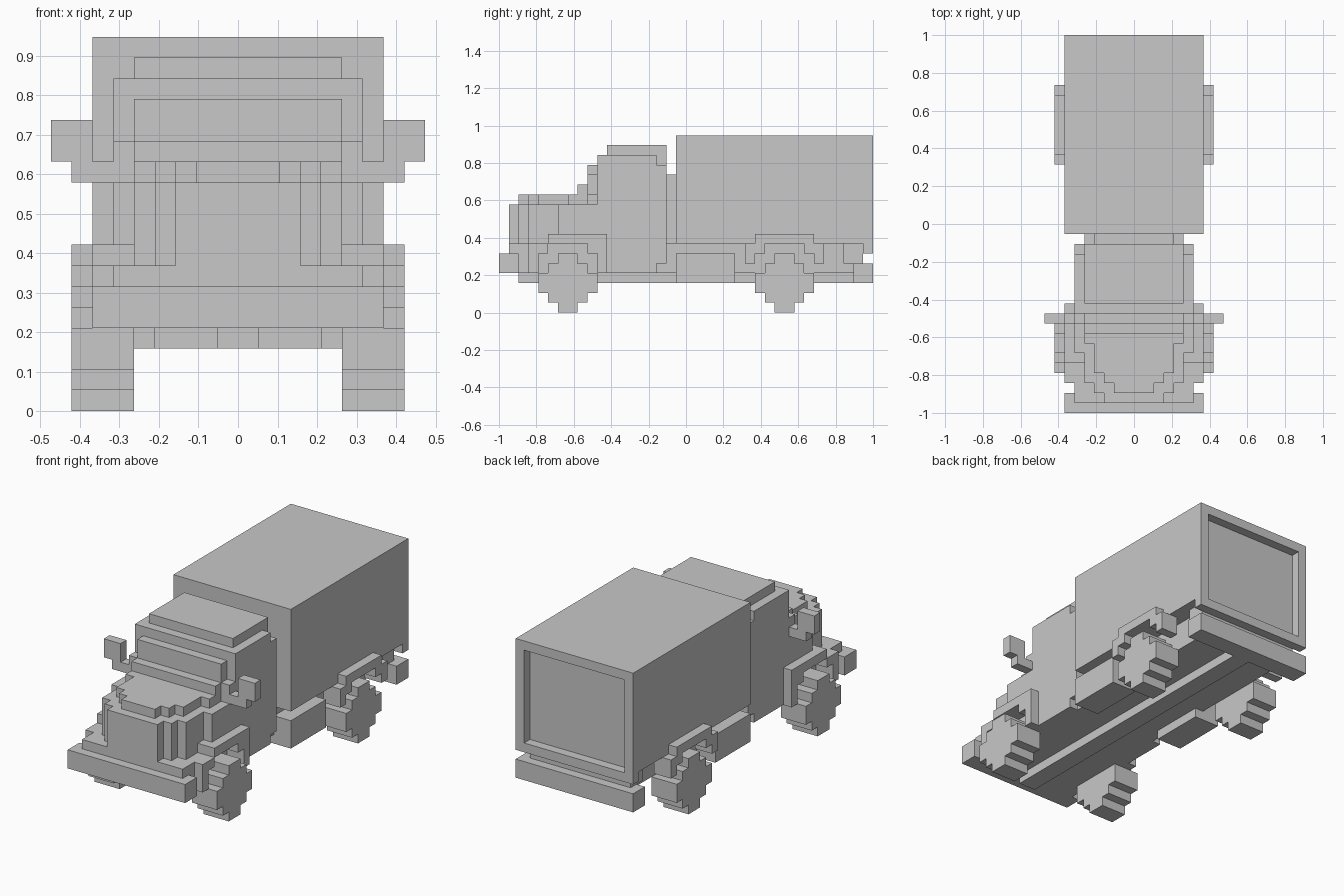
import bpy
import bmesh
from mathutils import Vector

if "Cube" in bpy.data.objects:
    bpy.data.objects.remove(bpy.data.objects["Cube"])

U = 2 / 38  # one block

grey = bpy.data.materials.new("plain_grey")
grey.use_nodes = True
colour = (0.58, 0.58, 0.58, 1)
grey.diffuse_color = colour
grey.node_tree.nodes["Principled BSDF"].inputs["Base Color"].default_value = colour


def part(name, boxes, mirror=False):
    """Blocks given as (x0, x1, y0, y1, z0, z1) in block units."""
    bm = bmesh.new()
    for x0, x1, y0, y1, z0, z1 in boxes:
        verts = bmesh.ops.create_cube(bm, size=1)["verts"]
        for v in verts:
            v.co = Vector(((x0 + x1) / 2 + v.co.x * (x1 - x0),
                           (y0 + y1) / 2 + v.co.y * (y1 - y0),
                           (z0 + z1) / 2 + v.co.z * (z1 - z0))) * U
    mesh = bpy.data.meshes.new(name)
    bm.to_mesh(mesh)
    bm.free()
    mesh.materials.append(grey)
    obj = bpy.data.objects.new(name, mesh)
    bpy.context.collection.objects.link(obj)
    if mirror:
        obj.modifiers.new("mirror", "MIRROR")
    return obj


def wide(half, y0, y1, z0, z1):
    """A block centred across the width."""
    return (-half, half, y0, y1, z0, z1)


# Cargo box with a recessed back panel
part("cargo_box", [wide(7, -1, 18, 7, 18)])
part("cargo_back_frame", [wide(7, 18, 19, 17, 18), wide(7, 18, 19, 6, 7)])
part("cargo_back_posts", [(6, 7, 18, 19, 7, 17)], mirror=True)

# Chassis with a drive beam along the middle of its underside
part("chassis", [wide(5, -17, 18, 4, 7)])
part("drive_beam", [wide(1, -17, 17, 3, 4)])
part("rear_sill", [(5, 6, 16, 18, 5, 7)], mirror=True)
part("fuel_tank", [(4, 7, -1, 5, 3, 6)], mirror=True)
part("rear_bumper", [wide(7, 17, 19, 3, 5)])
part("front_bumper", [wide(7, -19, -17, 4, 6)])
part("front_apron", [wide(6, -18, -16, 6, 7), wide(6, -17, -15, 4, 6)])

# Cab and its stepped windscreen
part("cab", [wide(6, -9, -3, 4, 16), wide(6, -3, -2, 5, 15)])
part("cab_roof", [wide(5, -8, -2, 15, 17)])
part("cab_neck", [wide(4, -2, -1, 7, 14)])
part("windscreen", [wide(5, -10, -9, 13, 15), wide(6, -10, -9, 11, 13),
                    wide(5, -11, -10, 11, 13)])

# Engine body narrowing toward the grille, then the bonnet
part("engine_body", [wide(6, -13, -9, 8, 11), wide(5, -16, -9, 7, 11),
                     wide(4, -17, -16, 7, 11), wide(3, -18, -17, 6, 11)])
part("bonnet", [wide(5, -12, -9, 11, 12), wide(4, -15, -12, 11, 12),
                wide(3, -16, -15, 11, 12), wide(2, -17, -16, 11, 12)])

# Mirrors
part("side_mirror", [(6, 8, -10, -9, 11, 12), (7, 9, -10, -9, 12, 14)], mirror=True)

# Fenders
part("front_fender", [(5, 7, -14, -8, 7, 8), (5, 7, -9, -8, 4, 7),
                      (5, 7, -15, -14, 6, 7), (5, 7, -16, -15, 4, 7),
                      (5, 7, -10, -9, 6, 7)], mirror=True)
part("rear_fender", [(6, 8, 7, 13, 7, 8), (6, 8, 6, 7, 5, 7), (6, 8, 13, 14, 5, 7),
                     (6, 8, 7, 8, 6, 7), (6, 8, 12, 13, 6, 7)], mirror=True)

# Blocky round wheels
for name, yc in (("front_wheel", -12), ("rear_wheel", 10)):
    part(name, [(5, 8, yc - r, yc + r, 3 - h, 3 + h)
                for r, h in ((1, 3), (2, 2), (3, 1))], mirror=True)
